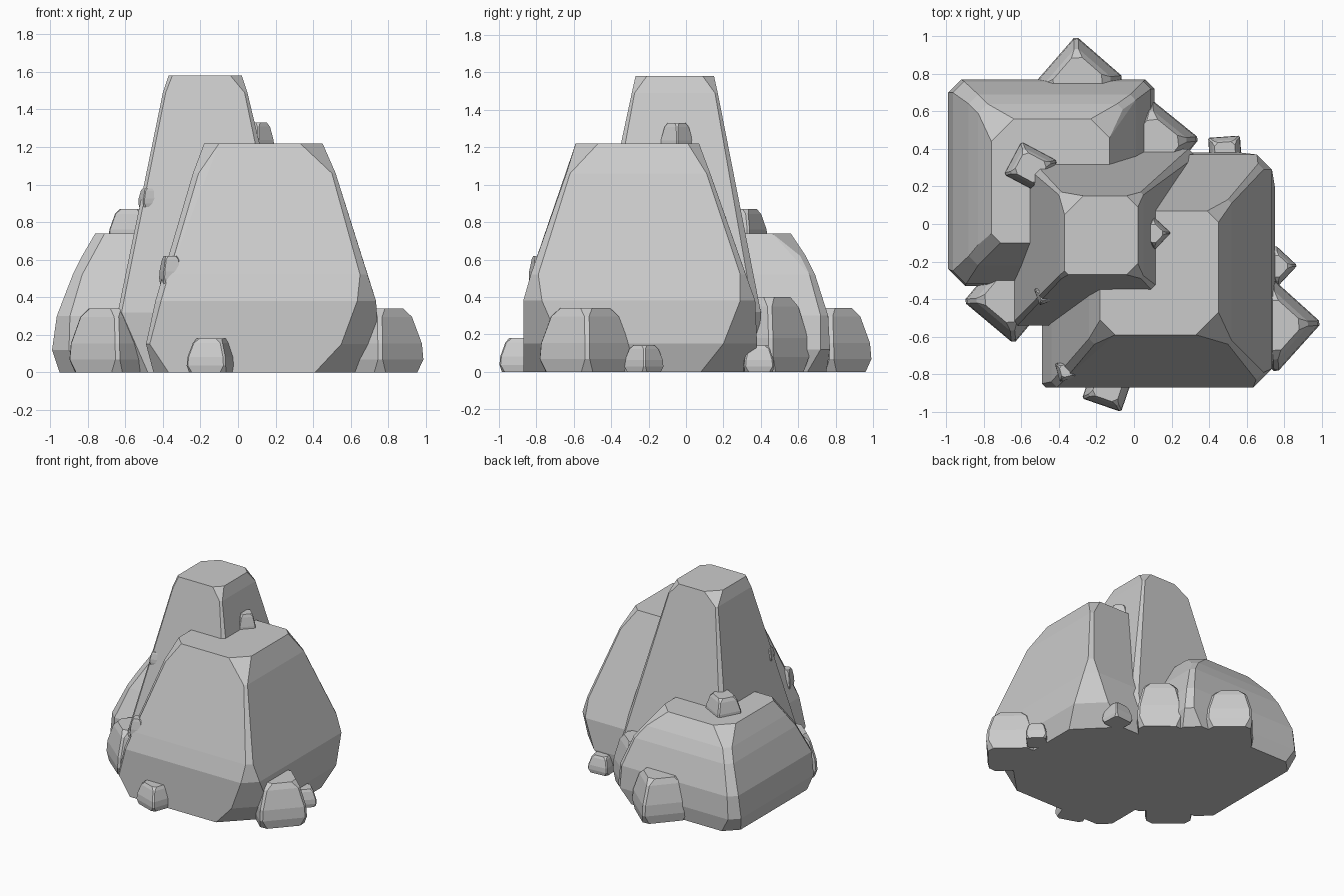
import bpy, bmesh, math
from mathutils import Matrix


def rock(name, levels, loc=(0, 0, 0), rot=0):
    """Faceted boulder: convex hull of corner-cut rectangles.
    level = z, x0, x1, y0, y1, corner cuts (front-left, front-right, back-right, back-left)"""
    bm = bmesh.new()
    for z, x0, x1, y0, y1, cuts in levels:
        corners = [(x0, y0, 1, 1), (x1, y0, -1, 1), (x1, y1, -1, -1), (x0, y1, 1, -1)]
        for (x, y, sx, sy), c in zip(corners, cuts):
            bm.verts.new((x + sx * c, y, z))
            bm.verts.new((x, y + sy * c, z))
    res = bmesh.ops.convex_hull(bm, input=bm.verts[:])
    loose = [v for v in bm.verts if not v.link_faces]
    bmesh.ops.delete(bm, geom=loose, context='VERTS')
    bmesh.ops.dissolve_limit(bm, angle_limit=math.radians(3),
                             verts=bm.verts[:], edges=bm.edges[:])
    bmesh.ops.transform(bm, matrix=Matrix.Rotation(math.radians(rot), 4, 'Z'), verts=bm.verts[:])
    bmesh.ops.recalc_face_normals(bm, faces=bm.faces[:])
    me = bpy.data.meshes.new(name)
    bm.to_mesh(me)
    bm.free()
    ob = bpy.data.objects.new(name, me)
    ob.location = loc
    bpy.context.collection.objects.link(ob)
    return ob


def small_rock(name, x, y, z, w, d, h, rot):
    """Small tapered stone with chipped corners."""
    profile = [(0, 0.94, 0.12), (0.2, 1.0, 0.05), (0.45, 0.97, 0.05),
               (0.87, 0.76, 0.05), (1.0, 0.64, 0.12)]
    levels = []
    for t, s, c in profile:
        a, b = w * s / 2, d * s / 2
        levels.append((h * t, -a, a, -b, b, [c * min(w, d)] * 4))
    return rock(name, levels, (x, y, z), rot)


# Three main boulders
rock("front_boulder", [
    (0.00, -0.45, 0.70, -0.87, 0.36, (0.08, 0.29, 0.28, 0.10)),
    (0.15, -0.49, 0.75, -0.87, 0.38, (0.02, 0.20, 0.18, 0.05)),
    (0.38, -0.44, 0.735, -0.87, 0.37, (0.03, 0.10, 0.08, 0.03)),
    (0.52, -0.40, 0.69, -0.83, 0.32, (0.03, 0.04, 0.03, 0.03)),
    (1.06, -0.24, 0.52, -0.64, 0.13, (0.03, 0.02, 0.02, 0.03)),
    (1.22, -0.18, 0.45, -0.59, 0.07, (0.08, 0.12, 0.06, 0.06))])
rock("tall_boulder", [
    (0.00, -0.54, 0.30, -0.52, 0.38, (0.06, 0.15, 0.10, 0.10)),
    (0.32, -0.64, 0.33, -0.54, 0.40, (0.02, 0.05, 0.04, 0.04)),
    (1.22, -0.455, 0.12, -0.35, 0.22, (0.015, 0.015, 0.015, 0.015)),
    (1.49, -0.40, 0.05, -0.29, 0.17, (0.015, 0.015, 0.015, 0.015)),
    (1.58, -0.37, 0.02, -0.27, 0.15, (0.02, 0.06, 0.06, 0.10))])
rock("left_boulder", [
    (0.00, -0.95, 0.07, -0.31, 0.75, (0.10, 0.15, 0.10, 0.10)),
    (0.12, -0.99, 0.11, -0.33, 0.77, (0.09, 0.10, 0.05, 0.07)),
    (0.30, -0.965, 0.09, -0.32, 0.76, (0.07, 0.06, 0.04, 0.06)),
    (0.52, -0.88, 0.01, -0.22, 0.69, (0.05, 0.04, 0.03, 0.05)),
    (0.62, -0.83, -0.06, -0.16, 0.64, (0.05, 0.04, 0.03, 0.05)),
    (0.74, -0.76, -0.13, -0.10, 0.56, (0.05, 0.10, 0.10, 0.12))])

# Smaller stones around the base and perched on the boulders
stones = [
    ("right_stone", 0.745, -0.54, 0, 0.36, 0.36, 0.34, -42),
    ("right_pebble", 0.76, -0.225, 0, 0.155, 0.155, 0.14, -43),
    ("front_pebble", -0.14, -0.87, 0, 0.22, 0.20, 0.18, -19),
    ("left_stone", -0.665, -0.395, 0, 0.35, 0.34, 0.34, -40),
    ("back_stone", -0.30, 0.755, 0, 0.34, 0.36, 0.34, -41),
    ("back_right_stone", 0.11, 0.43, 0, 0.34, 0.34, 0.40, -39),
    ("back_pebble", 0.485, 0.385, 0, 0.17, 0.16, 0.14, 4),
    ("upper_pebble", 0.105, -0.05, 1.16, 0.13, 0.13, 0.17, -43),
    ("ledge_pebble", -0.55, 0.30, 0.67, 0.22, 0.20, 0.20, -28),
    ("left_chip", -0.475, -0.375, 0.88, 0.09, 0.09, 0.10, 20),
    ("front_chip", -0.36, -0.78, 0.47, 0.10, 0.10, 0.15, 15),
]
for s in stones:
    small_rock(*s)
